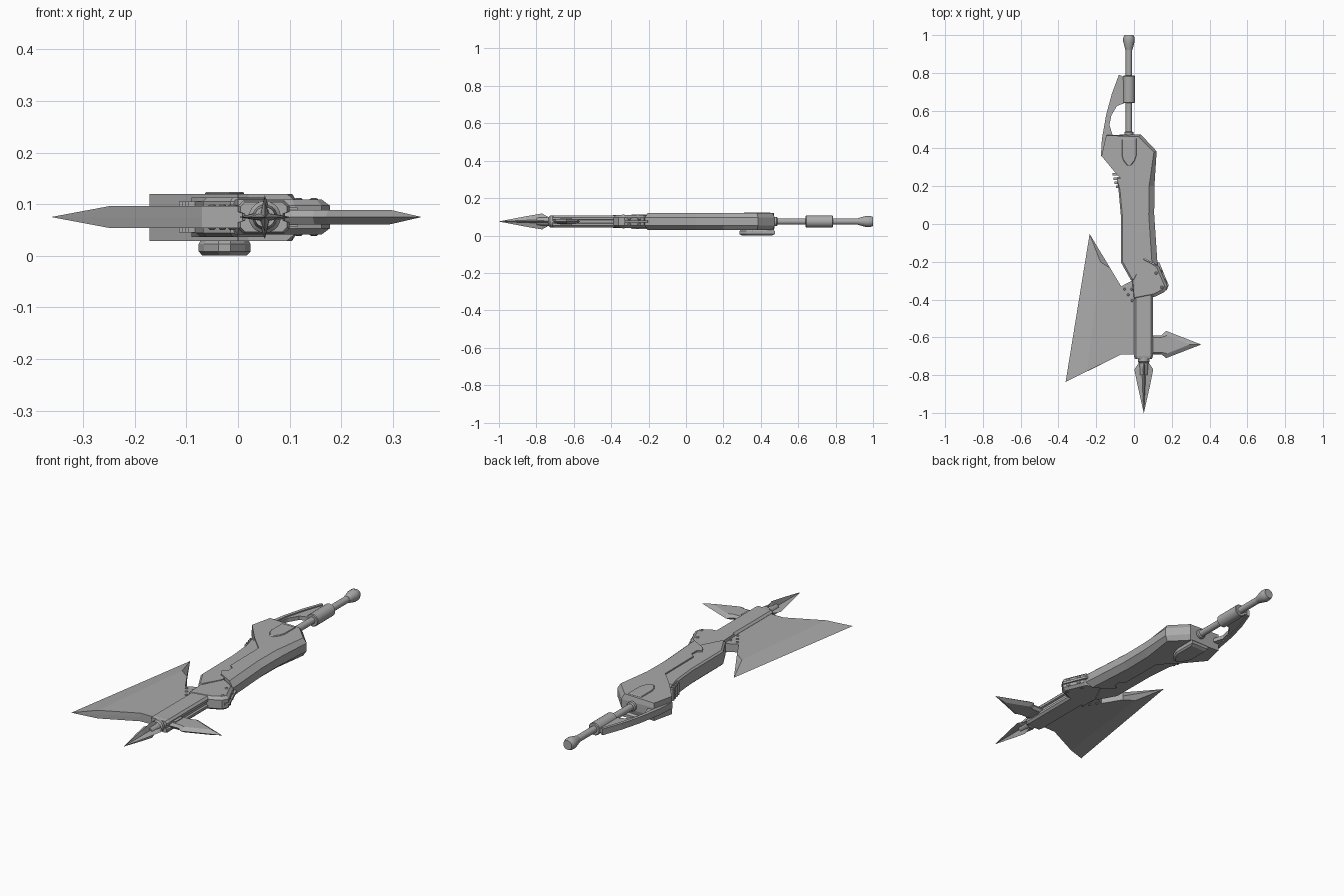
import bpy, bmesh, math
from mathutils import Vector, Matrix

steel = bpy.data.materials.new("steel_grey")
steel.diffuse_color = (0.40, 0.40, 0.40, 1)
MID = 0.075  # height of the weapon's centre plane


def loft(name, rings, smooth=False):
    """Skin a list of equal-length 3D rings and cap both ends."""
    bm = bmesh.new()
    rows = [[bm.verts.new(p) for p in ring] for ring in rings]
    n = len(rows[0])
    for a, b in zip(rows, rows[1:]):
        for i in range(n):
            j = (i + 1) % n
            bm.faces.new((a[i], a[j], b[j], b[i]))
    bm.faces.new(rows[0][::-1])
    bm.faces.new(rows[-1])
    bmesh.ops.remove_doubles(bm, verts=bm.verts, dist=1e-5)
    bmesh.ops.recalc_face_normals(bm, faces=bm.faces)
    mesh = bpy.data.meshes.new(name)
    bm.to_mesh(mesh)
    bm.free()
    mesh.materials.append(steel)
    ob = bpy.data.objects.new(name, mesh)
    bpy.context.collection.objects.link(ob)
    if smooth:
        bpy.ops.object.select_all(action='DESELECT')
        bpy.context.view_layer.objects.active = ob
        ob.select_set(True)
        bpy.ops.object.shade_smooth_by_angle(angle=math.radians(35))
    return ob


def flat(pts, z):
    return [(x, y, z) for x, y in pts]


def slab(name, pts, z0, z1):
    return loft(name, [flat(pts, z0), flat(pts, z1)])


def chamfered(name, outer, inner, z0, z1, side):
    """Slab whose top and bottom rims step in from outer to inner."""
    return loft(name, [flat(inner, z0), flat(outer, z0 + side),
                       flat(outer, z1 - side), flat(inner, z1)])


def turned(name, profile, x, n=20):
    """Round part along y from (y, radius) pairs."""
    rings = [[(x + r * math.cos(2 * math.pi * i / n), y,
               MID + r * math.sin(2 * math.pi * i / n)) for i in range(n)]
             for y, r in profile]
    return loft(name, rings, True)


def rivet(name, pos, direction, r, h):
    """Small domed stud pointing along direction."""
    rot = Vector(direction).to_track_quat('Z', 'Y').to_matrix()
    rings = []
    for rad, z in ((r, -h), (r, h * 0.4), (r * 0.6, h)):
        rings.append([Vector(pos) + rot @ Vector((rad * math.cos(a), rad * math.sin(a), z))
                      for a in (math.tau * i / 10 for i in range(10))])
    return loft(name, rings, True)


def scaled(pts, c, s):
    return [(c[0] + (x - c[0]) * s, c[1] + (y - c[1]) * s) for x, y in pts]


# Handle rod, grip sleeve and pommel
HX = -0.027
turned("handle_rod", [(0.44, 0.017), (0.95, 0.017)], HX)
turned("handle_collar", [(0.465, 0.024), (0.485, 0.024), (0.49, 0.018)], HX)
turned("grip_sleeve", [(0.64, 0.029), (0.643, 0.032), (0.782, 0.032), (0.785, 0.029)], HX)
turned("pommel", [(0.92, 0.018), (0.93, 0.021), (0.965, 0.030), (0.985, 0.030),
                  (1.0, 0.024)], HX)

# Curved hand guard and its thicker root
guard = [(-0.175, 0.36), (-0.17, 0.45), (-0.147, 0.58), (-0.117, 0.69), (-0.08, 0.79),
         (-0.058, 0.78), (-0.05, 0.64), (-0.09, 0.625), (-0.12, 0.575), (-0.13, 0.525),
         (-0.115, 0.475), (-0.11, 0.38)]
slab("hand_guard", guard, 0.066, 0.086)
outer_rail = guard[:5] + [(-0.066, 0.785), (-0.10, 0.69), (-0.13, 0.58), (-0.15, 0.45),
                          (-0.15, 0.36)]
slab("guard_rail", outer_rail, 0.06, 0.092)

# Main shell with chamfered right flank
left = [(0.02, -0.165), (0.0, -0.135), (0.022, -0.12), (0.024, -0.08), (0.0, -0.06),
        (-0.002, 0.17), (-0.085, 0.255), (-0.172, 0.36), (-0.147, 0.47)]
shell_out = left + [(0.035, 0.475), (0.12, 0.385), (0.108, 0.2), (0.107, 0.05), (0.125, -0.22)]
shell_in = left + [(0.025, 0.462), (0.105, 0.38), (0.08, 0.2), (0.078, 0.05), (0.095, -0.205)]
chamfered("main_shell", shell_out, shell_in, 0.029, 0.12, 0.025)

# Recessed left core beside the shell
core = [(0.05, -0.2), (0.0, -0.30), (-0.015, -0.30), (-0.068, -0.205), (-0.07, 0.05),
        (-0.082, 0.18), (-0.09, 0.25), (0.03, 0.25)]
core_in = [(0.05, -0.2), (0.0, -0.29), (-0.01, -0.29), (-0.06, -0.2), (-0.062, 0.05),
           (-0.074, 0.18), (-0.09, 0.24), (0.03, 0.25)]
chamfered("left_core", core, core_in, 0.036, 0.113, 0.008)

# Small teeth along the left edge
for i in range(4):
    y, x = 0.19 + i * 0.022, -0.086 - i * 0.006
    slab("edge_tooth", [(x - 0.01, y), (x + 0.04, y), (x + 0.04, y + 0.013),
                        (x - 0.01, y + 0.013)], 0.045, 0.105)

# Shield plates above and below the rear of the shell
shield = [(-0.064, 0.452), (0.012, 0.452), (0.012, 0.36), (0.004, 0.335), (-0.017, 0.308),
          (-0.035, 0.308), (-0.056, 0.335), (-0.064, 0.36)]
centre = (-0.026, 0.38)
loft("top_shield", [flat(shield, 0.115), flat(shield, 0.121),
                    flat(scaled(shield, centre, 0.93), 0.124)])
big = scaled(shield, centre, 1.32)
loft("bottom_shield", [flat(scaled(big, centre, 0.85), 0.0), flat(big, 0.008),
                       flat(big, 0.023), flat(scaled(big, centre, 0.9), 0.032)])

# Angled hinge block with studs on its end face
hinge = [(-0.01, -0.30), (0.025, -0.17), (0.10, -0.21), (0.132, -0.225), (0.178, -0.33),
         (0.162, -0.36), (0.11, -0.385), (0.0, -0.40)]
hinge_in = [(-0.005, -0.30), (0.025, -0.175), (0.10, -0.215), (0.12, -0.23), (0.162, -0.328),
            (0.152, -0.345), (0.105, -0.37), (0.0, -0.39)]
chamfered("hinge_block", hinge, hinge_in, 0.041, 0.109, 0.012)
for t in (0.25, 0.75):
    x, y = 0.132 + 0.046 * t, -0.225 - 0.105 * t
    for z in (0.06, 0.09):
        rivet("hinge_stud", (x, y, z), (0.105, 0.046, 0), 0.009, 0.005)
for s in (-1, 1):
    for x, y in ((0.155, -0.335), (0.125, -0.26)):
        rivet("hinge_cap", (x - 0.008, y, MID + s * 0.033), (0, 0, s), 0.008, 0.004)

# Raised rim strap between shell and hinge
strap = [(0.105, -0.20), (0.135, -0.205), (0.184, -0.325), (0.172, -0.352), (0.155, -0.335)]
slab("hinge_strap", strap, 0.069, 0.081)

# Spine beam with grooved sides
half = [(0.04, 0.032), (0.05, 0.022), (0.05, 0.010), (0.041, 0.007)]
quarter = half + [(x, -z) for x, z in half[::-1]]
section = quarter + [(-x, -z) for x, z in quarter]
loft("spine_beam", [[(0.05 + x * s, y, MID + z * s) for x, z in section]
                    for y, s in ((-0.715, 0.9), (-0.70, 1), (-0.25, 1))])

# Axe blade: flat plate tapering to a long cutting edge
plate = [(0.03, -0.69), (-0.07, -0.692), (-0.25, -0.78), (-0.178, -0.20), (-0.125, -0.235),
         (-0.068, -0.33), (0.0, -0.295), (0.03, -0.30)]
edge = list(plate)
edge[2], edge[3] = (-0.362, -0.836), (-0.235, -0.053)
loft("axe_blade", [flat(plate, MID - 0.021), flat(edge, MID), flat(plate, MID + 0.021)])
for s in (-1, 1):
    for x, y in ((-0.05, -0.345), (-0.03, -0.375), (-0.01, -0.405), (-0.012, -0.345)):
        rivet("blade_rivet", (x, y, MID + s * 0.021), (0, 0, s), 0.007, 0.004)

# Side spike with barbs
spike = [(0.09, -0.59), (0.145, -0.59), (0.17, -0.566), (0.356, -0.638), (0.17, -0.71),
         (0.145, -0.69), (0.09, -0.69)]
ridge = [(0.09, -0.60), (0.148, -0.60), (0.175, -0.59), (0.295, -0.638), (0.175, -0.686),
         (0.148, -0.68), (0.09, -0.68)]
loft("side_spike", [flat(ridge, MID - 0.014), flat(spike, MID), flat(ridge, MID + 0.014)])
for s in (-1, 1):
    slab("spike_clip", [(0.095, -0.61), (0.115, -0.61), (0.115, -0.67), (0.095, -0.67)],
         MID + s * 0.010, MID + s * 0.018)

# Front spear: socket and four-finned point
turned("spear_socket", [(-0.70, 0.031), (-0.728, 0.031), (-0.735, 0.024), (-0.80, 0.02)], 0.052)
rings = []
for y, fin, root in ((-0.73, 0.024, 0.016), (-0.77, 0.05, 0.013), (-0.85, 0.034, 0.011),
                     (-1.0, 0.0005, 0.0003)):
    ring = []
    for i in range(8):
        r = root if i % 2 else fin
        a = i * math.pi / 4
        ring.append((0.052 + r * math.cos(a), y, MID + 0.85 * r * math.sin(a)))
    rings.append(ring)
loft("spear_point", rings)
